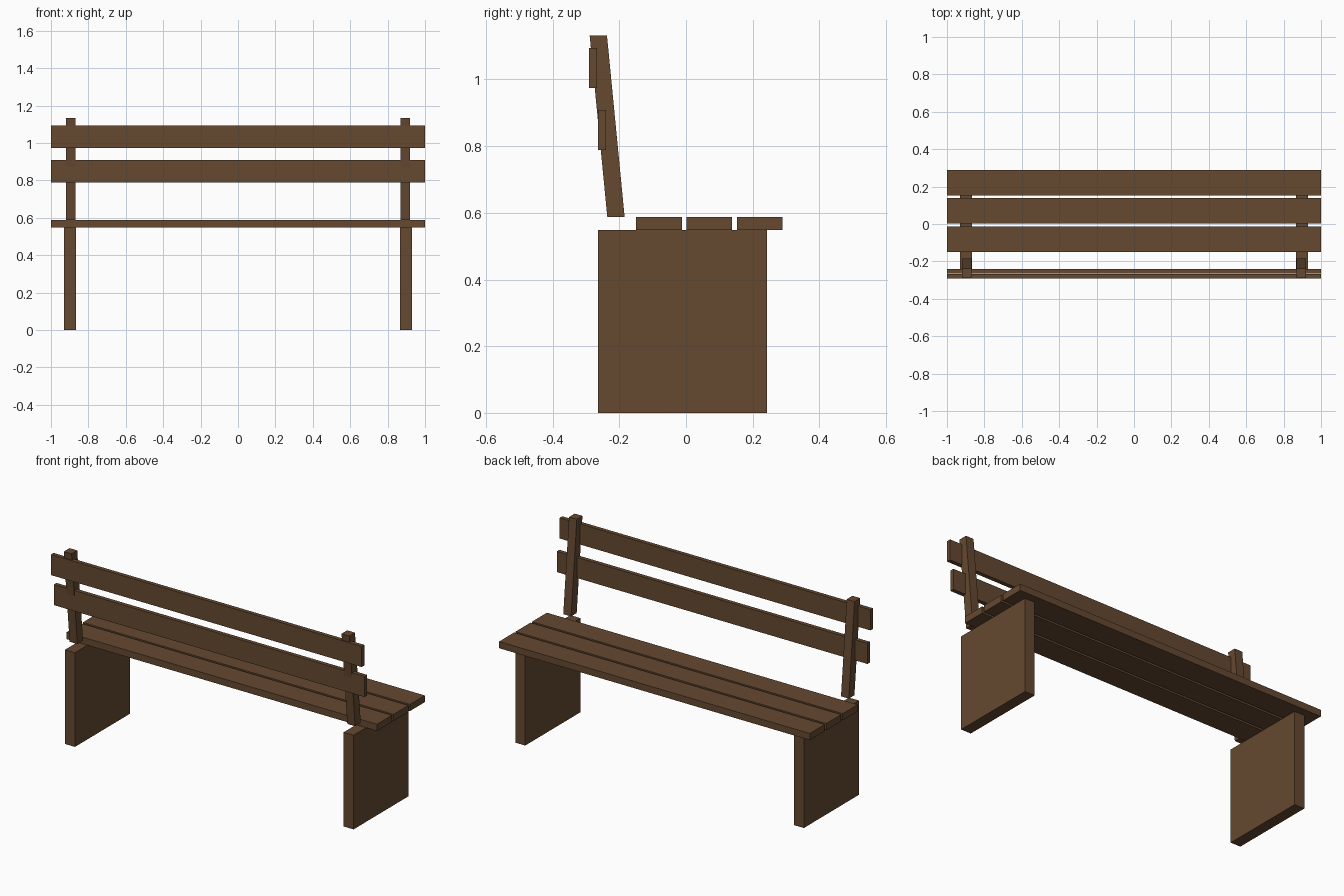
import bpy
import bmesh
from mathutils import Vector

if "Cube" in bpy.data.objects:
    bpy.data.objects.remove(bpy.data.objects["Cube"])

wood = bpy.data.materials.new("brown_wood")
wood.diffuse_color = (0.13, 0.066, 0.03, 1.0)
wood.use_nodes = True
wood.node_tree.nodes["Principled BSDF"].inputs["Base Color"].default_value = wood.diffuse_color


def box(name, x, y, z, lean=0.0):
    """Box from (min, max) ranges; lean shifts the top along y."""
    bm = bmesh.new()
    bmesh.ops.create_cube(bm, size=1.0)
    for v in bm.verts:
        px, py, pz = (lo + (c + 0.5) * (hi - lo)
                      for c, (lo, hi) in zip(v.co, (x, y, z)))
        if v.co.z > 0:
            py += lean
        v.co = Vector((px, py, pz))
    mesh = bpy.data.meshes.new(name)
    bm.to_mesh(mesh)
    bm.free()
    mesh.materials.append(wood)
    obj = bpy.data.objects.new(name, mesh)
    bpy.context.collection.objects.link(obj)
    return obj


def centred(mid, width):
    return (mid - width / 2, mid + width / 2)


# Panel legs and leaning backrest posts on both sides
for side, s in (("left", -1), ("right", 1)):
    box(f"{side}_leg_panel", centred(s * 0.897, 0.064), (-0.264, 0.243), (0.0, 0.548))
    box(f"{side}_back_post", centred(s * 0.894, 0.05), (-0.236, -0.184),
        (0.587, 1.132), lean=-0.053)

# Three seat planks
for i in range(3):
    box(f"seat_plank_{i + 1}", (-1, 1), centred(-0.081 + i * 0.151, 0.137), (0.548, 0.587))

# Two backrest planks on the front of the posts
box("lower_back_plank", (-1, 1), (-0.264, -0.240), (0.789, 0.909))
box("upper_back_plank", (-1, 1), (-0.291, -0.267), (0.974, 1.094))
